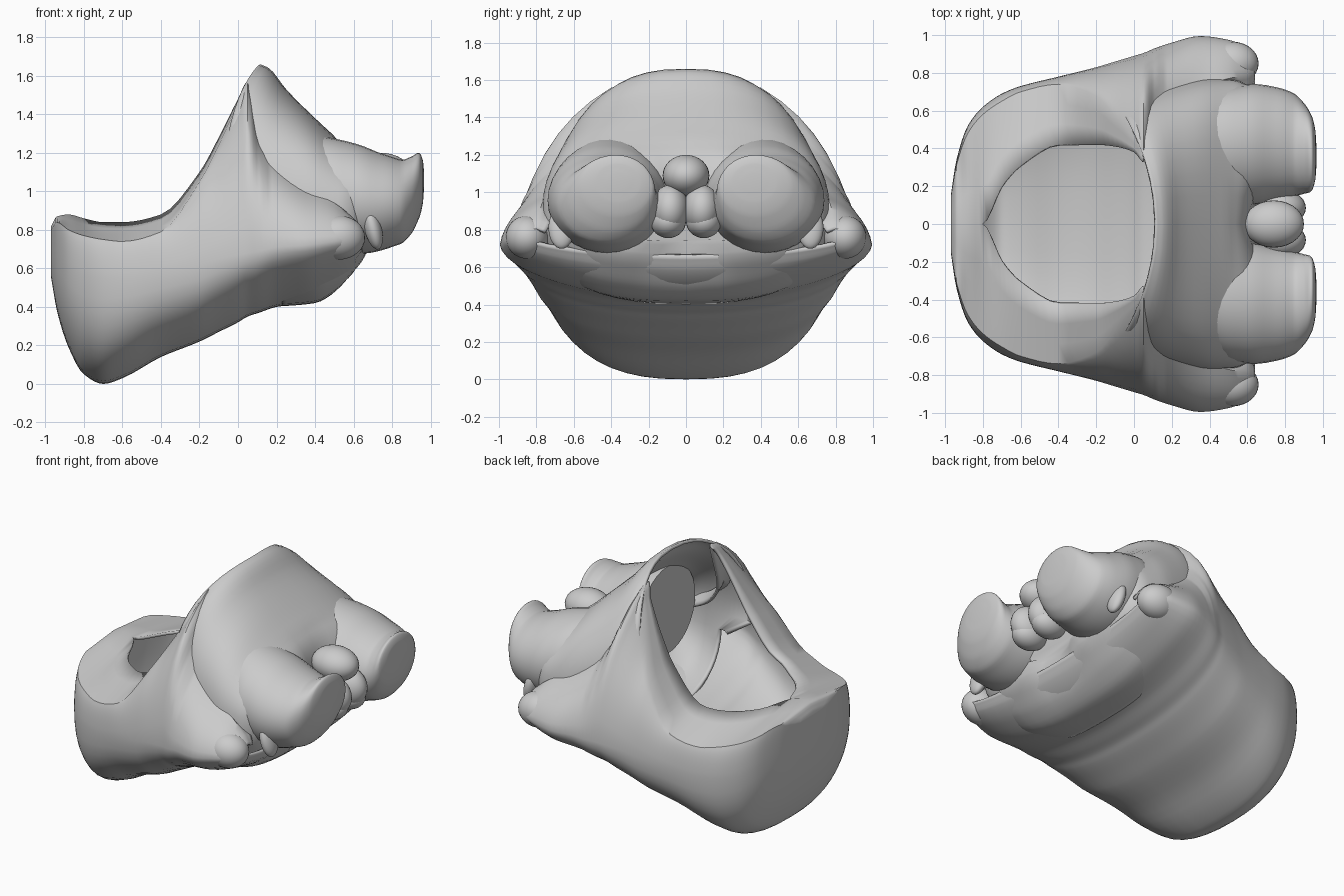
import bpy, bmesh, math

if "Cube" in bpy.data.objects:
    bpy.data.objects.remove(bpy.data.objects["Cube"])

mat = bpy.data.materials.new("plain grey")
mat.diffuse_color = (0.6, 0.6, 0.6, 1)
mat.use_nodes = True
mat.node_tree.nodes["Principled BSDF"].inputs["Base Color"].default_value = mat.diffuse_color


def finish(ob, thickness=0, angle=50):
    ob.data.materials.append(mat)
    if thickness:
        m = ob.modifiers.new("wall", "SOLIDIFY")
        m.thickness = thickness
        m.offset = -1
    bpy.ops.object.select_all(action="DESELECT")
    ob.select_set(True)
    bpy.context.view_layer.objects.active = ob
    bpy.ops.object.shade_smooth_by_angle(angle=math.radians(angle))


def resample(rows, steps):
    """Smooth in-between stations, tangents limited so nothing overshoots."""
    def slope(i, k):
        if i == 0 or i == len(rows) - 1:
            j = min(i, len(rows) - 2)
            return (rows[j + 1][k] - rows[j][k]) / (rows[j + 1][0] - rows[j][0])
        a = (rows[i][k] - rows[i - 1][k]) / (rows[i][0] - rows[i - 1][0])
        b = (rows[i + 1][k] - rows[i][k]) / (rows[i + 1][0] - rows[i][0])
        return 2 * a * b / (a + b) if a * b > 0 else 0
    out = []
    for i in range(len(rows) - 1):
        p, q = rows[i], rows[i + 1]
        h = q[0] - p[0]
        for s in range(steps):
            t = s / steps
            out.append([p[0] + h * t] + [
                (2*t**3 - 3*t*t + 1) * p[k] + (t**3 - 2*t*t + t) * h * slope(i, k)
                + (3*t*t - 2*t**3) * q[k] + (t**3 - t*t) * h * slope(i + 1, k)
                for k in range(1, len(p))])
    return out + [list(rows[-1])]


def loft(name, rings, closed, caps, thickness=0, angle=50, drop=None):
    bm = bmesh.new()
    vs = [[bm.verts.new(p) for p in r] for r in rings]
    n = len(rings[0])
    for a, b in zip(vs, vs[1:]):
        for j in range(n if closed else n - 1):
            k = (j + 1) % n
            bm.faces.new((a[j], a[k], b[k], b[j]))
    for c in caps:
        bm.faces.new(vs[c])
    if drop:
        gone = [f for f in bm.faces if drop(f.calc_center_median())]
        bmesh.ops.delete(bm, geom=gone, context="FACES")
    bmesh.ops.remove_doubles(bm, verts=bm.verts, dist=0.0005)
    bmesh.ops.recalc_face_normals(bm, faces=bm.faces)
    # an open shell is turned so the underside looks down
    low = min(bm.faces, key=lambda f: f.calc_center_median().z)
    if low.normal.z > 0:
        bmesh.ops.reverse_faces(bm, faces=bm.faces)
    me = bpy.data.meshes.new(name)
    bm.to_mesh(me)
    bm.free()
    ob = bpy.data.objects.new(name, me)
    bpy.context.collection.objects.link(ob)
    finish(ob, thickness, angle)


def ellipsoid(name, loc, size, tilt=0):
    bpy.ops.mesh.primitive_uv_sphere_add(segments=28, ring_count=16, location=loc,
                                         rotation=(0, tilt, 0))
    ob = bpy.context.object
    ob.name = name
    ob.scale = size
    finish(ob)


# heel cup and side flaps: x, sole z, half width, its z, outer rim y z, inner rim y z
heel = [(-.97, .55, .15, .7, .14, .80, 0, .82),
        (-.94, .38, .34, .65, .31, .84, 0, .87),
        (-.88, .19, .52, .6, .48, .80, 0, .88),
        (-.8, .05, .62, .56, .58, .77, 0, .86),
        (-.7, 0, .69, .55, .65, .75, .2, .84),
        (-.6, .03, .73, .55, .7, .74, .31, .84),
        (-.4, .14, .78, .58, .74, .79, .42, .88),
        (-.2, .22, .83, .62, .68, 1.05, .42, 1.1),
        (-.1, .27, .86, .65, .57, 1.24, .41, 1.28),
        (0, .32, .89, .67, .45, 1.46, .38, 1.48),
        (.05, .35, .905, .68, .4, 1.56, .33, 1.57),
        (.11, .37, .93, .69, .55, 1.31, .48, 1.28),
        (.2, .4, .96, .71, .66, 1.14, .6, 1.1),
        (.35, .42, .995, .72, .73, 1.01, .68, .95),
        (.5, .49, .975, .74, .77, .94, .7, .88),
        (.6, .58, .93, .75, .79, .86, .72, .84),
        (.64, .66, .86, .76, .8, .81, .75, .79)]


def heel_ring(x, zb, w, zw, yo, zo, yi, zi):
    e = 2 / (2.5 - .7 * min(1, max(0, (x + .2) / .5)))
    half = [(w * math.sin(a) ** e, zw - (zw - zb) * max(0, math.cos(a)) ** e)
            for a in [i * math.pi / 24 for i in range(13)]]
    bulge = .7 if x < .15 else .6
    cy, cz = w - .1 * (w - yo), zw + bulge * (zo - zw)
    for i in range(1, 9):
        t = i / 8
        half.append(((1-t)**2 * w + 2*t*(1-t) * cy + t*t * yo,
                     (1-t)**2 * zw + 2*t*(1-t) * cz + t*t * zo))
    half += [(yo + (yi - yo) * t, zo + (zi - zo) * t) for t in (.33, .66, 1)]
    return [(x, -y, z) for y, z in half[:0:-1]] + [(x, y, z) for y, z in half]


loft("heel_cup", [heel_ring(*r) for r in resample(heel, 4)], False, [0], .02, 40)

# instep and ball: x, top z, bottom z, half width, widest z, backward sweep of the edge
dome = [(.115, 1.66, .39, .62, .95, .5), (.16, 1.64, .40, .67, .93, .36),
        (.25, 1.53, .405, .73, .9, .14), (.4, 1.38, .42, .77, .88, 0),
        (.52, 1.27, .49, .765, .88, 0), (.6, 1.2, .575, .735, .9, 0),
        (.66, 1.1, .66, .64, .9, 0), (.68, 1.0, .74, .5, .9, 0)]


def dome_ring(x, zt, zb, w, zw, sweep):
    ring = []
    for i in range(48):
        a = i * math.pi / 24
        c, s = math.cos(a), math.sin(a)
        e = .8 if s > 0 else .72
        y = w * math.copysign(abs(c) ** e, c)
        z = zw + (zt - zw if s > 0 else zw - zb) * math.copysign(abs(s) ** e, s)
        # pull the middle of the front back to leave a notch between the toes
        dent = .07 * max(0, 1 - (y / .2) ** 2) * max(0, (x - .5) / .18)
        ring.append((x - sweep * y * y * (s > 0) - dent, y, z))
    return ring


loft("instep_and_ball", [dome_ring(*r) for r in resample(dome, 4)], True, [-1], .02,
     drop=lambda c: c.x < .22 and c.z < .8)

# big toes: x, centre y z, half width, half height
toe = [(.42, .40, .99, .30, .30), (.52, .41, .975, .32, .295), (.62, .42, .96, .32, .285),
       (.75, .425, .945, .30, .25), (.84, .42, .945, .275, .22), (.9, .40, .98, .24, .2),
       (.94, .375, 1.03, .2, .17), (.96, .365, 1.05, .13, .11), (.966, .36, 1.06, .05, .04)]
for side, tag in ((1, "left"), (-1, "right")):
    rings = [[(x, side * (cy + ry * math.cos(i * math.pi / 16)),
               cz + rz * math.sin(i * math.pi / 16)) for i in range(32)]
             for x, cy, cz, ry, rz in resample(toe, 4)]
    loft("big_toe_" + tag, rings, True, [0, -1])
    ellipsoid("lower_middle_toe_" + tag, (.77, side * .085, .91), (.14, .1, .13))
    ellipsoid("middle_toe_pad_" + tag, (.77, side * .095, .845), (.12, .095, .09))
    ellipsoid("side_knob_" + tag, (.52, side * .85, .76), (.14, .115, .115))
    ellipsoid("side_claw_" + tag, (.7, side * .665, .81), (.045, .07, .115), -.25)
ellipsoid("upper_middle_toe", (.74, 0, 1.09), (.16, .125, .11))
